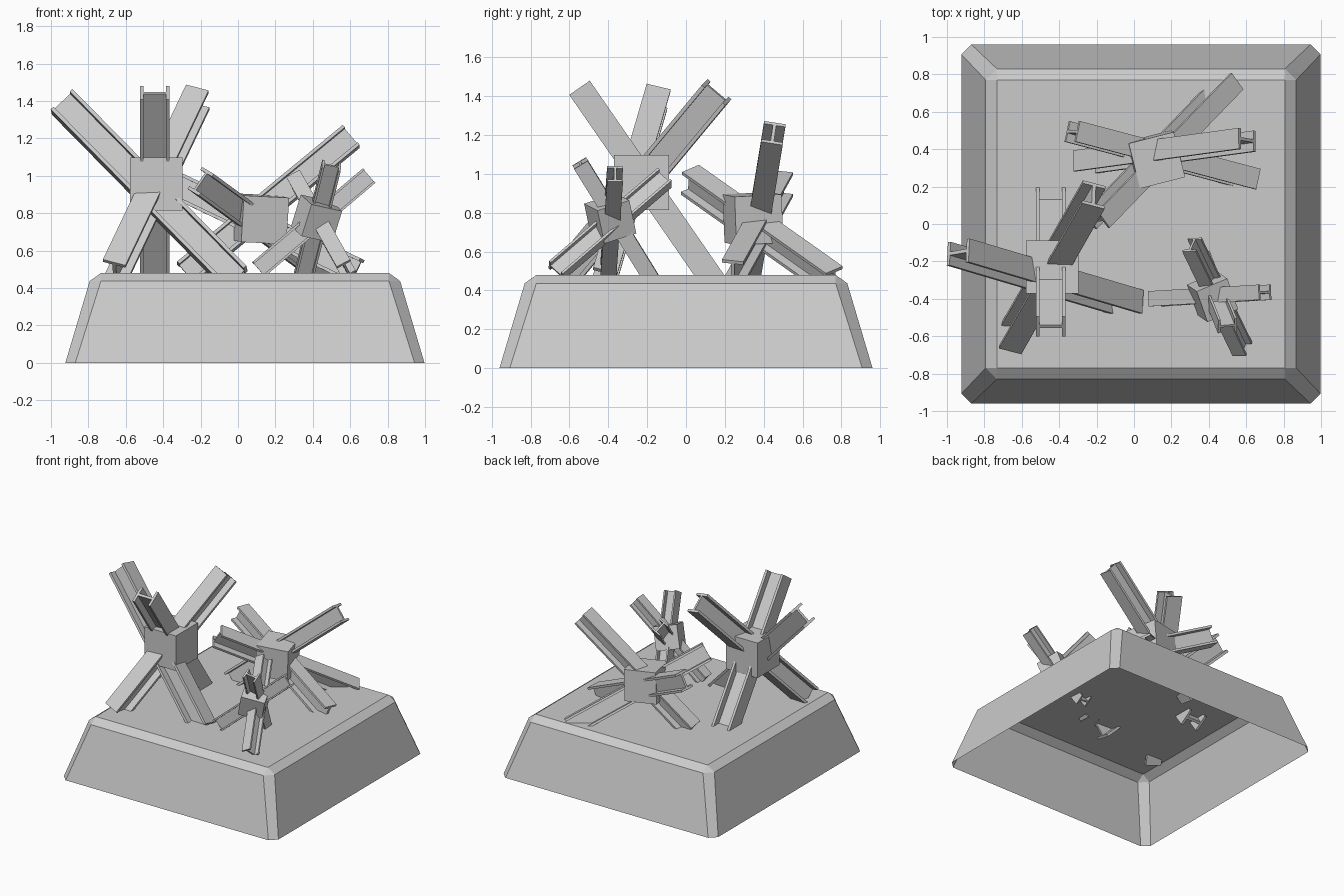
import bpy, bmesh
from mathutils import Vector, Euler

if "Cube" in bpy.data.objects:
    bpy.data.objects.remove(bpy.data.objects["Cube"])


def make_object(name, verts, faces):
    mesh = bpy.data.meshes.new(name)
    mesh.from_pydata([tuple(v) for v in verts], [], faces)
    bm = bmesh.new()
    bm.from_mesh(mesh)
    bmesh.ops.recalc_face_normals(bm, faces=bm.faces)
    bm.to_mesh(mesh)
    bm.free()
    obj = bpy.data.objects.new(name, mesh)
    bpy.context.collection.objects.link(obj)
    return obj


# Hollow plinth: chamfered frustum, open underneath
def plinth(cx=0.037):
    def octagon(h, c, z):
        k = h - c
        pts = [(h, -k), (h, k), (k, h), (-k, h), (-h, k), (-h, -k), (-k, -h), (k, -h)]
        return [(x + cx, y, z) for x, y in pts]
    t = 0.77
    top = [(cx + t, -t, 0.48), (cx + t, t, 0.48), (cx - t, t, 0.48), (cx - t, -t, 0.48)]
    verts = octagon(0.96, 0.053, 0) + octagon(0.83, 0.06, 0.437) + top
    faces = [(i, (i + 1) % 8, 8 + (i + 1) % 8, 8 + i) for i in range(8)]
    for i in range(4):
        a, b, c = 8 + 2 * i, 9 + 2 * i, 8 + (2 * i + 2) % 8
        faces.append((a, b, 17 + i if i < 3 else 16, 16 + i))
        faces.append((b, c, 16 + (i + 1) % 4))
    faces.append((16, 17, 18, 19))
    make_object("plinth", verts, faces)


# I-beam between two points; flange lies along the hint direction
def beam(name, p0, p1, hint, s):
    p0, p1 = Vector(p0), Vector(p1)
    d = (p1 - p0).normalized()
    w = Vector(hint)
    w = (w - d * w.dot(d)).normalized()
    n = d.cross(w)
    f, h, t = 0.064 * s, 0.08 * s, 0.02 * s
    e = t / 2
    prof = [(-f, -h), (f, -h), (f, t - h), (e, t - h), (e, h - t), (f, h - t),
            (f, h), (-f, h), (-f, h - t), (-e, h - t), (-e, t - h), (-f, t - h)]
    verts = [p + w * a + n * b for p in (p0, p1) for a, b in prof]
    faces = [(i, (i + 1) % 12, 12 + (i + 1) % 12, 12 + i) for i in range(12)]
    faces += [tuple(range(12)), tuple(range(12, 24))]
    make_object(name, verts, faces)


# Central joint block
def block(name, centre, size, rot):
    bpy.ops.mesh.primitive_cube_add(size=size, location=centre, rotation=Euler(rot))
    bpy.context.object.name = name


# Tank-trap obstacle: joint block and three crossing beams
def obstacle(name, s, centre, rot, beams):
    block(name + "_joint", centre, 0.283 * s, rot)
    for i, (p0, p1, hint) in enumerate(beams):
        beam(f"{name}_beam_{i + 1}", p0, p1, hint, s)


plinth()
obstacle("large_obstacle", 1.0, (-0.437, -0.23, 0.955), (0, 0, 0), [
    ((-0.445, -0.548, 1.443), (-0.445, 0.16, 0.42), (0, 0.8, 0.58)),
    ((-0.94, -0.15, 1.395), (-0.01, -0.425, 0.45), (0.06, 0.96, -0.24)),
    ((-0.215, 0.157, 1.42), (-0.66, -0.62, 0.485), (0.123, -0.032, -0.032)),
])
obstacle("medium_obstacle", 0.88, (0.115, 0.345, 0.77), (0.05, 0.05, 0.25), [
    ((0.605, 0.45, 1.21), (-0.28, 0.33, 0.48), (-0.016, 0.11, -0.03)),
    ((-0.20, 0.02, 0.97), (0.515, 0.76, 0.448), (0.65, -0.65, -0.4)),
    ((-0.33, 0.495, 0.95), (0.635, 0.24, 0.49), (0.2, 0.96, -0.1)),
])
obstacle("small_obstacle", 0.64, (0.42, -0.39, 0.77), (0.3, 0.2, 0.4), [
    ((0.50, -0.545, 1.055), (0.345, -0.165, 0.44), (0, 0.9, 0.4)),
    ((0.31, -0.11, 0.98), (0.58, -0.67, 0.50), (0.9, 0, 0.45)),
    ((0.70, -0.365, 1.0), (0.11, -0.40, 0.50), (0, 1, 0)),
])
